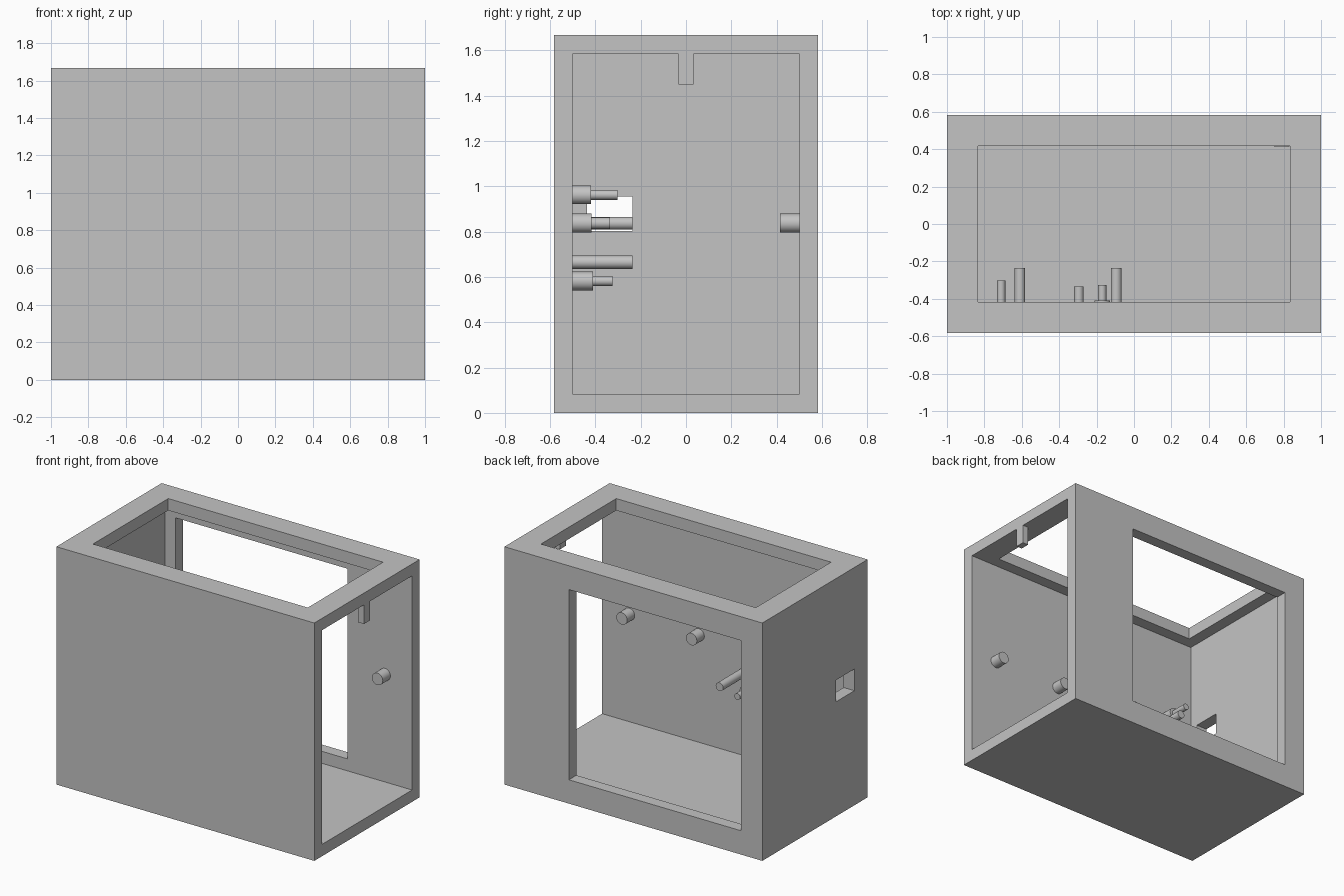
import bpy
from math import pi, radians

if "Cube" in bpy.data.objects:
    bpy.data.objects.remove(bpy.data.objects["Cube"], do_unlink=True)

# Single grey material
GREY = (0.55, 0.55, 0.55, 1)
grey = bpy.data.materials.new("grey")
grey.use_nodes = True
grey.diffuse_color = GREY
grey.node_tree.nodes["Principled BSDF"].inputs["Base Color"].default_value = GREY


def box(name, xs, ys, zs):
    """Box spanning the given x, y and z ranges."""
    spans = (xs, ys, zs)
    bpy.ops.mesh.primitive_cube_add(size=1, location=[(a + b) / 2 for a, b in spans])
    ob = bpy.context.object
    ob.name = name
    ob.scale = [b - a for a, b in spans]
    bpy.ops.object.transform_apply(location=False, rotation=False, scale=True)
    ob.data.materials.append(grey)
    return ob


def peg(name, x, z, radius, y0, y1):
    """Round peg lying along y."""
    bpy.ops.mesh.primitive_cylinder_add(vertices=40, radius=radius, depth=y1 - y0,
                                        location=(x, (y0 + y1) / 2, z),
                                        rotation=(pi / 2, 0, 0))
    ob = bpy.context.object
    ob.name = name
    ob.data.materials.append(grey)
    bpy.ops.object.shade_smooth_by_angle(angle=radians(30))
    return ob


def cut(target, cutter):
    cutter.hide_render = True
    mod = target.modifiers.new("cut", "BOOLEAN")
    mod.operation = "DIFFERENCE"
    mod.solver = "EXACT"
    mod.object = cutter
    bpy.context.view_layer.objects.active = target
    bpy.ops.object.modifier_apply(modifier=mod.name)
    bpy.data.objects.remove(cutter, do_unlink=True)


# Housing: hollow, open at the +x end
W, D, H, T = 1.0, 0.583, 1.667, 0.083
housing = box("housing", (-W, W), (-D, D), (0, H))
cut(housing, box("cavity", (T - W, W + T), (T - D, D - T), (T, H - T)))
# Top opening, rear window and small side port
cut(housing, box("top_opening", (-0.833, 0.833), (-0.417, 0.417), (H - 2 * T, H + T)))
cut(housing, box("rear_window", (-0.833, 0.5), (D - 2 * T, D + T), (0.167, 1.5)))
cut(housing, box("side_port", (-W - T, 2 * T - W), (-0.437, -0.235), (0.803, 0.955)))

# Latch tab under the top rim
box("latch_tab", (0.955, W), (-0.033, 0.033), (1.45, H - T))

# Bosses and rods on the inner front wall
WALL = T - D
for name, x, z, radius, end in (
    ("boss_outer", 0.79, 0.837, 0.042, -0.417),
    ("boss_inner", 0.25, 0.837, 0.042, -0.417),
    ("upper_boss", -0.71, 0.962, 0.041, -0.42),
    ("upper_rod", -0.71, 0.962, 0.022, -0.302),
    ("long_rod_side", -0.61, 0.837, 0.028, -0.235),
    ("short_rod", -0.295, 0.837, 0.025, -0.335),
    ("long_rod_middle", -0.095, 0.665, 0.029, -0.235),
    ("lower_boss", -0.17, 0.582, 0.041, -0.41),
    ("lower_rod", -0.17, 0.582, 0.022, -0.325),
):
    peg(name, x, z, radius, WALL, end)

# Matching boss on the inner rear wall
peg("rear_boss", 0.79, 0.837, 0.042, 0.415, D - T)
